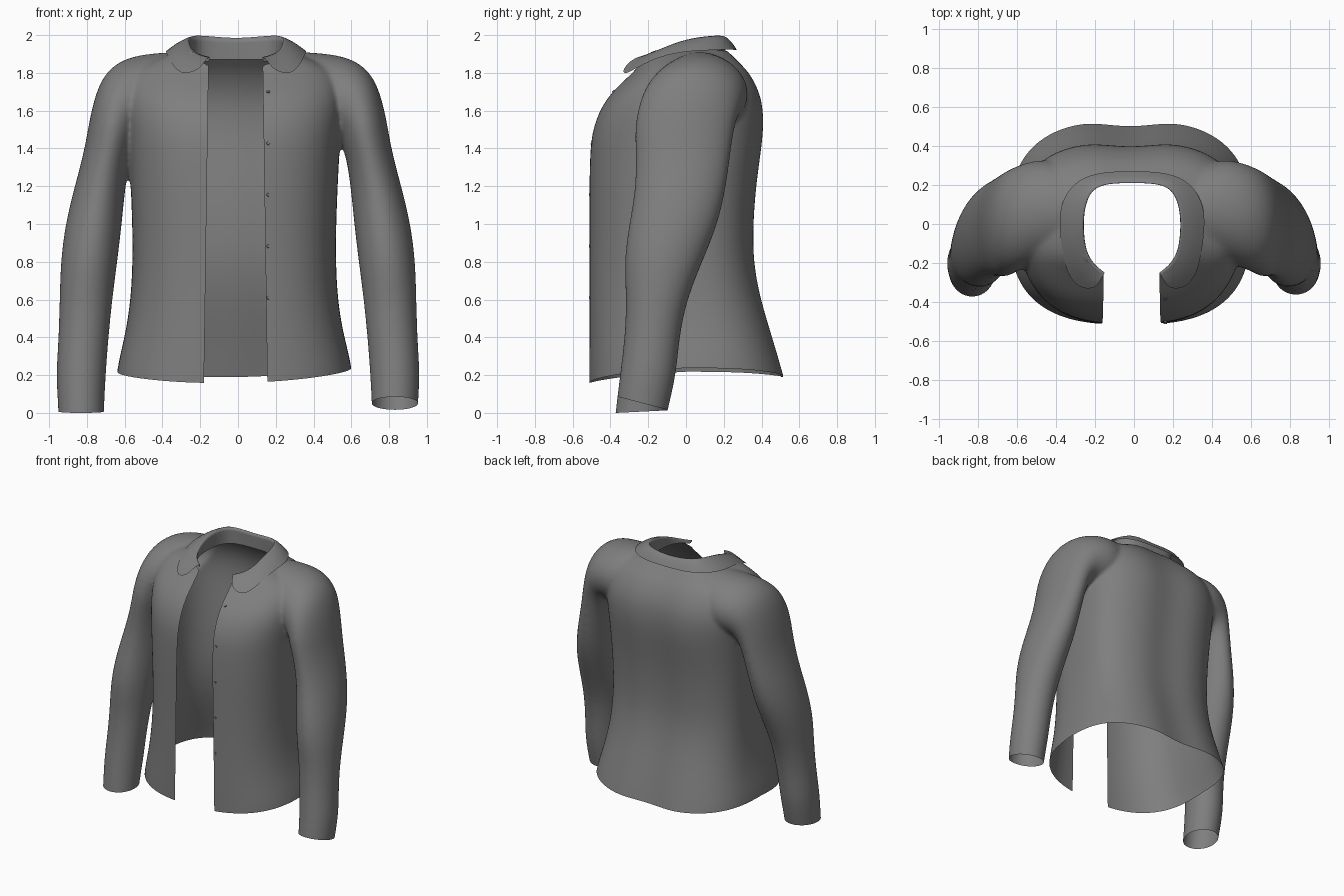
import bpy, bmesh
from math import sin, cos, pi, exp, copysign
from mathutils import Vector
from mathutils.bvhtree import BVHTree

if "Cube" in bpy.data.objects:
    bpy.data.objects.remove(bpy.data.objects["Cube"], do_unlink=True)

cloth = bpy.data.materials.new("grey_cloth")
cloth.use_nodes = True
cloth.diffuse_color = (0.21, 0.21, 0.21, 1)
cloth.node_tree.nodes["Principled BSDF"].inputs["Base Color"].default_value = (0.21, 0.21, 0.21, 1)

SIDES = 32
ANGLES = [2 * pi * i / SIDES for i in range(SIDES)]


def new_object(name, bm):
    mesh = bpy.data.meshes.new(name)
    bm.to_mesh(mesh)
    bm.free()
    obj = bpy.data.objects.new(name, mesh)
    bpy.context.scene.collection.objects.link(obj)
    return obj


def finish(obj):
    obj.data.materials.clear()
    obj.data.materials.append(cloth)
    for p in obj.data.polygons:
        p.use_smooth = True


def add_tube(bm, rings):
    """Closed loft through rings of points."""
    loops = [[bm.verts.new(p) for p in ring] for ring in rings]
    for a, b in zip(loops, loops[1:]):
        for i in range(SIDES):
            j = (i + 1) % SIDES
            bm.faces.new((a[i], a[j], b[j], b[i]))
    bm.faces.new(loops[0][::-1])
    bm.faces.new(loops[-1])


def power(v, e):
    return copysign(abs(v) ** e, v)


def torso_ring(z, half, front, back):
    ring = []
    for t in ANGLES:
        x = half * power(cos(t), 0.73)
        s = power(sin(t), 0.73)
        y = back * s * (1 - 0.08 * exp(-(x / 0.12) ** 2)) if s > 0 else -front * s
        ring.append((x - 0.02, y, z))
    return ring


def sleeve_ring(side, ox, oz, ix, iz, front, back):
    ring = []
    for t in ANGLES:
        c, s = cos(t) / 2, sin(t) / 2
        ring.append((side * ((ox + ix) / 2 + (ox - ix) * c),
                     (front + back) / 2 + (back - front) * s,
                     (oz + iz) / 2 + (oz - iz) * c))
    return ring


# Torso: height, half width, front y, back y
TORSO = [
    (0.0, .635, -.52, .59), (0.2, .63, -.52, .535), (0.4, .58, -.52, .475),
    (0.6, .55, -.52, .41), (0.8, .54, -.52, .37), (1.0, .542, -.52, .37),
    (1.2, .55, -.52, .385), (1.4, .56, -.515, .415), (1.5, .57, -.50, .425),
    (1.6, .58, -.465, .425), (1.7, .58, -.40, .405), (1.8, .55, -.285, .35),
    (1.85, .47, -.245, .30), (1.9, .34, -.225, .25), (1.94, .26, -.21, .215),
]
# Sleeve: outer x, z, inner x, z, front y, back y
SLEEVE = [
    (.20, 1.92, .20, 1.55, -.11, .23), (.36, 1.91, .36, 1.5, -.16, .31),
    (.51, 1.90, .42, 1.48, -.19, .335), (.63, 1.865, .48, 1.47, -.225, .315),
    (.725, 1.78, .525, 1.46, -.25, .285), (.78, 1.60, .55, 1.42, -.275, .255),
    (.81, 1.40, .58, 1.32, -.265, .235), (.865, 1.20, .602, 1.14, -.27, .21),
    (.915, 1.0, .618, .97, -.305, .165),
    (.94, .8, .64, .79, -.33, .085), (.945, .6, .665, .6, -.315, .005),
    (.95, .4, .685, .4, -.325, -.035), (.965, .2, .70, .2, -.35, -.05),
    (.95, 0, .71, 0, -.375, -.1), (.95, -.15, .71, -.15, -.39, -.13),
]

# Shirt body: torso and sleeves blended into one skin
bm = bmesh.new()
add_tube(bm, [torso_ring(*row) for row in TORSO])
for side in (-1, 1):
    add_tube(bm, [sleeve_ring(side, *row) for row in SLEEVE])
bmesh.ops.recalc_face_normals(bm, faces=bm.faces[:])
body = new_object("shirt_body", bm)
sub = body.modifiers.new("round", "SUBSURF")
sub.levels = sub.render_levels = 2
remesh = body.modifiers.new("blend", "REMESH")
remesh.mode = "VOXEL"
remesh.voxel_size = 0.011
soften = body.modifiers.new("soften", "SMOOTH")
soften.factor = 0.5
soften.iterations = 16
graph = bpy.context.evaluated_depsgraph_get()
skin = bpy.data.meshes.new_from_object(body.evaluated_get(graph))
body.modifiers.clear()
body.data = skin
bm = bmesh.new()
bm.from_mesh(skin)


def cut(test, co, no, clear=True):
    """Slice the faces passing the test, dropping what lies behind the plane."""
    faces = [f for f in bm.faces if test(f.calc_center_median())]
    edges = {e for f in faces for e in f.edges}
    verts = {v for f in faces for v in f.verts}
    bmesh.ops.bisect_plane(bm, geom=faces + list(edges) + list(verts),
                           plane_co=co, plane_no=no, clear_inner=clear)


def drop(test):
    gone = [f for f in bm.faces if test(f.calc_center_median())]
    bmesh.ops.delete(bm, geom=gone, context="FACES")


# Cuff openings and hem
cut(lambda c: c.x > .68 and c.z < .25, (0, -.36, .085), (0, .26, 1))
cut(lambda c: c.x < -.68 and c.z < .25, (0, -.37, .0), (0, -.05, 1))
cut(lambda c: abs(c.x) < .68 and c.z < .3, (0, 0, .2), (0, 0, 1))
for v in bm.verts:
    x, y, z = v.co
    if abs(x) < .66 and z < .6:
        dip = -.01 - .06 * max(0, -y) + .1 * x * x + .02 * x
        v.co.z += dip * min(1, (.6 - z) / .4)

# Open front and neck hole
SLOPE = 0.0147
near_front = lambda c: c.y < 0 and abs(c.x) < .3
cut(near_front, (-.155, 0, 1.88), (1, 0, -SLOPE), False)
cut(near_front, (.13, 0, 1.88), (1, 0, SLOPE), False)
drop(lambda c: c.y < 0 and -.155 < c.x + SLOPE * (1.88 - c.z)
     and c.x - SLOPE * (1.88 - c.z) < .13)
drop(lambda c: c.z > 1.7 and
     (abs(c.x + .01) / .26) ** 3 + (abs(c.y + .02) / .245) ** 3 < 1)
tree = BVHTree.FromBMesh(bm)
bm.to_mesh(skin)
bm.free()
finish(body)

# Collar: fold line and outer edge of one half, from back to front
FOLD = [(0, .21, 1.985), (.12, .21, 1.995), (.21, .18, 2.003), (.245, .08, 1.995),
        (.25, -.02, 1.975), (.24, -.12, 1.935), (.215, -.18, 1.91),
        (.18, -.22, 1.895), (.14, -.25, 1.885)]
EDGE = [(0, .27, 1.92), (.14, .27, 1.92), (.28, .235, 1.925), (.365, .12, 1.92),
        (.375, 0, 1.915), (.36, -.13, 1.89), (.335, -.25, 1.835),
        (.28, -.33, 1.785), (.19, -.335, 1.82)]


def both_sides(points):
    return [(-x, y, z) for x, y, z in points[:0:-1]] + points


bm = bmesh.new()
crease = bm.edges.layers.float.new("crease_edge")
rows = []
for f, e in zip(both_sides(FOLD), both_sides(EDGE)):
    f, e = Vector(f), Vector(e)
    stand = Vector((f.x, f.y, min(1.87, f.z - .03)))
    middle = f.lerp(e, .5) + Vector((0, 0, .014))
    rows.append([bm.verts.new(p + Vector((-.01, 0, 0))) for p in (stand, f, middle, e)])
for a, b in zip(rows, rows[1:]):
    for i in range(3):
        bm.faces.new((a[i], b[i], b[i + 1], a[i + 1]))
    bm.edges.get((a[1], b[1]))[crease] = 0.8
bmesh.ops.recalc_face_normals(bm, faces=bm.faces[:])
collar = new_object("collar", bm)
sub = collar.modifiers.new("round", "SUBSURF")
sub.levels = sub.render_levels = 2
finish(collar)

# Buttons down the left front edge
for n in range(5):
    hit, normal, _, _ = tree.ray_cast(Vector((.16, -2, 1.7 - .2725 * n)), Vector((0, 1, 0)))
    if hit is None or hit.y > 0:
        continue
    if normal.y > 0:
        normal = -normal
    bm = bmesh.new()
    bmesh.ops.create_cone(bm, cap_ends=True, segments=16, radius1=.009, radius2=.008, depth=.006)
    button = new_object("button_%d" % (n + 1), bm)
    button.location = hit + normal * .003
    button.rotation_euler = normal.to_track_quat("Z", "Y").to_euler()
    button.data.materials.append(cloth)
